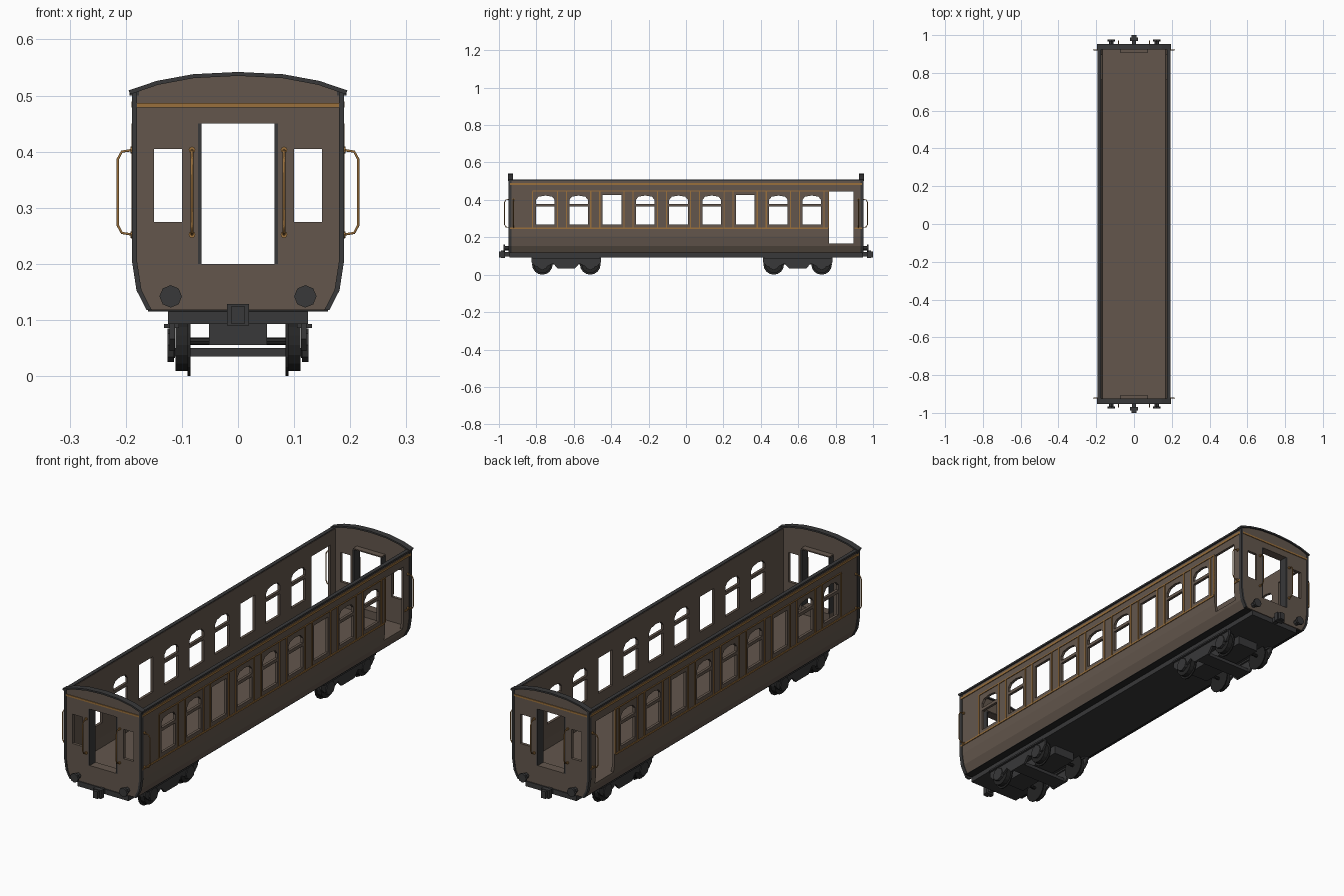
import bpy, bmesh, math
from mathutils import Matrix, Vector

if "Cube" in bpy.data.objects:
    bpy.data.objects.remove(bpy.data.objects["Cube"])

def material(name, rgb):
    m = bpy.data.materials.new(name)
    m.diffuse_color = (*rgb, 1)
    m.use_nodes = True
    m.node_tree.nodes["Principled BSDF"].inputs["Base Color"].default_value = m.diffuse_color
    return m

BROWN = material("brown paint", (0.125, 0.094, 0.073))
DARK = material("dark grey metal", (0.040, 0.040, 0.041))
BLACK = material("black metal", (0.018, 0.018, 0.018))
GOLD = material("gold trim", (0.32, 0.16, 0.045))

def make(name, bm, mat):
    bmesh.ops.recalc_face_normals(bm, faces=bm.faces)
    me = bpy.data.meshes.new(name)
    bm.to_mesh(me)
    bm.free()
    me.materials.append(mat)
    ob = bpy.data.objects.new(name, me)
    bpy.context.collection.objects.link(ob)
    return ob

def add_prism(bm, pts, axis, a, b):
    """Extrude a 2D outline along an axis: x -> (y,z), y -> (x,z)."""
    def co(p, t):
        return (t, p[0], p[1]) if axis == 'x' else (p[0], t, p[1])
    lo = [bm.verts.new(co(p, a)) for p in pts]
    hi = [bm.verts.new(co(p, b)) for p in pts]
    n = len(pts)
    bm.faces.new(lo)
    bm.faces.new(hi[::-1])
    for i in range(n):
        bm.faces.new((lo[i], hi[i], hi[(i + 1) % n], lo[(i + 1) % n]))

def add_box(bm, x0, x1, y0, y1, z0, z1):
    add_prism(bm, [(x0, z0), (x1, z0), (x1, z1), (x0, z1)], 'y', y0, y1)

def add_cyl(bm, axis, c, r, depth, n, r2=None):
    rot = Matrix.Rotation(math.pi / 2, 4, 'Y' if axis == 'x' else 'X')
    bmesh.ops.create_cone(bm, cap_ends=True, segments=n, radius1=r, radius2=r if r2 is None else r2,
                          depth=depth, matrix=Matrix.Translation(c) @ rot)

def boxes(name, mat, *items):
    bm = bmesh.new()
    for b in items:
        add_box(bm, *b)
    return make(name, bm, mat)

def cut(ob, cutter_bm):
    cutter = make("cutter", cutter_bm, BROWN)
    cutter.hide_render = True
    mod = ob.modifiers.new("openings", 'BOOLEAN')
    mod.operation, mod.solver, mod.object = 'DIFFERENCE', 'EXACT', cutter
    dg = bpy.context.evaluated_depsgraph_get()
    me = bpy.data.meshes.new_from_object(ob.evaluated_get(dg))
    ob.modifiers.clear()
    ob.data = me
    bpy.data.objects.remove(cutter)

def tube(name, pts, r):
    cu = bpy.data.curves.new(name, 'CURVE')
    cu.dimensions, cu.bevel_depth, cu.bevel_resolution = '3D', r, 1
    cu.use_fill_caps = True
    sp = cu.splines.new('POLY')
    sp.points.add(len(pts) - 1)
    for p, q in zip(sp.points, pts):
        p.co = (*q, 1)
    tmp = bpy.data.objects.new(name, cu)
    bpy.context.collection.objects.link(tmp)
    dg = bpy.context.evaluated_depsgraph_get()
    me = bpy.data.meshes.new_from_object(tmp.evaluated_get(dg))
    bpy.data.objects.remove(tmp)
    me.materials.clear()
    me.materials.append(GOLD)
    bpy.context.collection.objects.link(bpy.data.objects.new(name, me))

SIDE = [(0.160, 0.118), (0.178, 0.153), (0.186, 0.205), (0.186, 0.505)]
ARCH = [(0.19, 0.505), (0.145, 0.522), (0.08, 0.534), (0, 0.538)]
WINDOWS = [-0.752 + 0.178 * i for i in range(9)]

# side walls with windows and a door each
for s in (-1, 1):
    tag = "left" if s < 0 else "right"
    shell = lambda o, t: ([(s * (x + o), z) for x, z in SIDE] +
                          [(s * (x + o - t), z) for x, z in SIDE[::-1]])
    bm = bmesh.new()
    add_prism(bm, shell(0, 0.012), 'y', -0.94, 0.94)
    wall = make(tag + "_side_wall", bm, BROWN)
    c = bmesh.new()
    x0, x1 = sorted((s * 0.1, s * 0.3))
    for i, y in enumerate(WINDOWS):
        if i in (2, 6):
            add_box(c, x0, x1, y - 0.05, y + 0.05, 0.268, 0.425)
        else:
            add_box(c, x0, x1, y - 0.05, y + 0.05, 0.268, 0.364)
            add_prism(c, [(y - 0.05, 0.378), (y + 0.05, 0.378), (y + 0.05, 0.400), (y + 0.036, 0.417),
                          (y, 0.423), (y - 0.036, 0.417), (y - 0.05, 0.400)], 'x', x0, x1)
    add_box(c, x0, x1, 0.765, 0.895, 0.167, 0.445)
    cut(wall, c)
    # gold beading
    a, b = sorted((s * 0.185, s * 0.1895))
    strips = [(a, b, -0.94, 0.94, 0.479, 0.489), (a, b, -0.82, 0.765, 0.445, 0.450),
              (a, b, -0.94, 0.76, 0.244, 0.251), (a, b, 0.90, 0.94, 0.244, 0.251),
              (a, b, -0.823, -0.817, 0.25, 0.446)]
    for y in WINDOWS:
        for d in (0.065, 0.113) if y < 0.6 else (0.065, 0.09):
            strips.append((a, b, y + d - 0.003, y + d + 0.003, 0.25, 0.446))
    boxes(tag + "_beading", GOLD, *strips)
    # eaves rail and corner strips
    a, b = sorted((s * 0.176, s * 0.193))
    boxes(tag + "_eaves_rail", DARK, (a, b, -0.945, 0.945, 0.500, 0.508))
    bm = bmesh.new()
    for e in (-1, 1):
        add_prism(bm, shell(0.003, 0.009), 'y', e * 0.932, e * 0.949)
    make(tag + "_corner_strips", bm, DARK)

# end walls, door posts, roof arches and fittings
for e in (-1, 1):
    tag = "front" if e < 0 else "back"
    half = SIDE[:3] + [(0.186, 0.505)] + ARCH[1:]
    outline = half + [(-x, z) for x, z in half[-2::-1]]
    bm = bmesh.new()
    add_prism(bm, outline, 'y', e * 0.932, e * 0.945)
    wall = make(tag + "_end_wall", bm, BROWN)
    c = bmesh.new()
    for x0, x1, z0, z1 in [(-0.068, 0.068, 0.2, 0.45), (0.1, 0.15, 0.275, 0.405), (-0.15, -0.1, 0.275, 0.405)]:
        add_box(c, x0, x1, e * 0.9, e * 1.0, z0, z1)
    cut(wall, c)
    boxes(tag + "_door_posts", DARK, *[(s * 0.068 - 0.003, s * 0.068 + 0.003, e * 0.905, e * 0.947, 0.2, 0.45)
                                       for s in (-1, 1)])
    boxes(tag + "_door_lintel", BROWN, (-0.07, 0.07, e * 0.905, e * 0.94, 0.45, 0.455))
    boxes(tag + "_door_sill", BROWN, (-0.07, 0.07, e * 0.905, e * 0.94, 0.16, 0.2))
    boxes(tag + "_end_beading", GOLD, (-0.182, 0.182, e * 0.944, e * 0.948, 0.479, 0.487))
    top = [(0.195, 0.505)] + ARCH[1:]
    top = top + [(-x, z) for x, z in top[-2::-1]]
    bm = bmesh.new()
    add_prism(bm, [(x, z + 0.004) for x, z in top] + [(x * 0.985, z - 0.003) for x, z in top[::-1]],
              'y', e * 0.925, e * 0.952)
    make(tag + "_roof_arch", bm, DARK)
    # grab handles beside the doorway and round the corners
    for s in (-1, 1):
        prof = [(0, 0.252), (0.02, 0.255), (0.027, 0.268), (0.027, 0.387), (0.02, 0.400), (0, 0.403)]
        tube(tag + "_door_handle", [(s * 0.082, e * (0.943 + d), z) for d, z in prof], 0.0025)
        tube(tag + "_side_handle", [(s * (0.187 + d), e * 0.922, z) for d, z in prof], 0.0025)
        bm = bmesh.new()
        for z in (0.252, 0.403):
            add_cyl(bm, 'y', (s * 0.082, e * 0.947, z), 0.006, 0.006, 8)
            add_cyl(bm, 'x', (s * 0.189, e * 0.922, z), 0.006, 0.006, 8)
        make(tag + "_handle_bosses", bm, GOLD)
    # buffers and coupler
    bm = bmesh.new()
    for s in (-1, 1):
        add_cyl(bm, 'y', (s * 0.12, e * 0.955, 0.142), 0.012, 0.03, 8)
        add_cyl(bm, 'y', (s * 0.12, e * 0.972, 0.142), 0.020, 0.010, 8)
    make(tag + "_buffers", bm, DARK)
    boxes(tag + "_coupler", DARK, (-0.01, 0.01, e * 0.93, e * 0.97, 0.097, 0.12),
          (-0.02, 0.02, e * 0.968, e * 0.988, 0.09, 0.128), (-0.012, 0.012, e * 0.985, e, 0.093, 0.125))

# floor and underframe
boxes("floor", BROWN, (-0.172, 0.172, -0.935, 0.935, 0.155, 0.165))
boxes("underside", BLACK, (-0.16, 0.16, -0.94, 0.94, 0.115, 0.121))
boxes("underframe", DARK, (-0.125, 0.125, -0.945, 0.945, 0.093, 0.1155))

# bogies
for tag, yc in (("front", -0.64), ("back", 0.597)):
    frames, wheels = bmesh.new(), bmesh.new()
    for s in (-1, 1):
        half = [(0.185, 0.093), (0.185, 0.066), (0.165, 0.045), (0.1, 0.045), (0.07, 0.06), (0.045, 0.032)]
        pts = half + [(-y, z) for y, z in half[::-1]]
        add_prism(frames, [(yc + y, z) for y, z in pts], 'x', s * 0.112, s * 0.122)
        add_box(frames, min(s * 0.105, s * 0.132), max(s * 0.105, s * 0.132), yc - 0.18, yc + 0.18, 0.086, 0.093)
        for w in (-0.128, 0.128):
            add_cyl(frames, 'x', (s * 0.12, yc + w, 0.055), 0.03, 0.012, 8)
            add_cyl(wheels, 'x', (s * 0.100, yc + w, 0.055), 0.046, 0.022, 16)
            add_cyl(wheels, 'x', (s * 0.0875, yc + w, 0.055), 0.055, 0.005, 16)
    for w in (-0.128, 0.128):
        add_cyl(wheels, 'x', (0, yc + w, 0.062), 0.007, 0.18, 8)
    add_box(frames, -0.052, 0.052, yc - 0.17, yc + 0.17, 0.055, 0.095)
    add_box(frames, -0.115, 0.115, yc - 0.035, yc + 0.035, 0.035, 0.05)
    make(tag + "_bogie_frame", frames, DARK)
    make(tag + "_bogie_wheels", wheels, BLACK)
